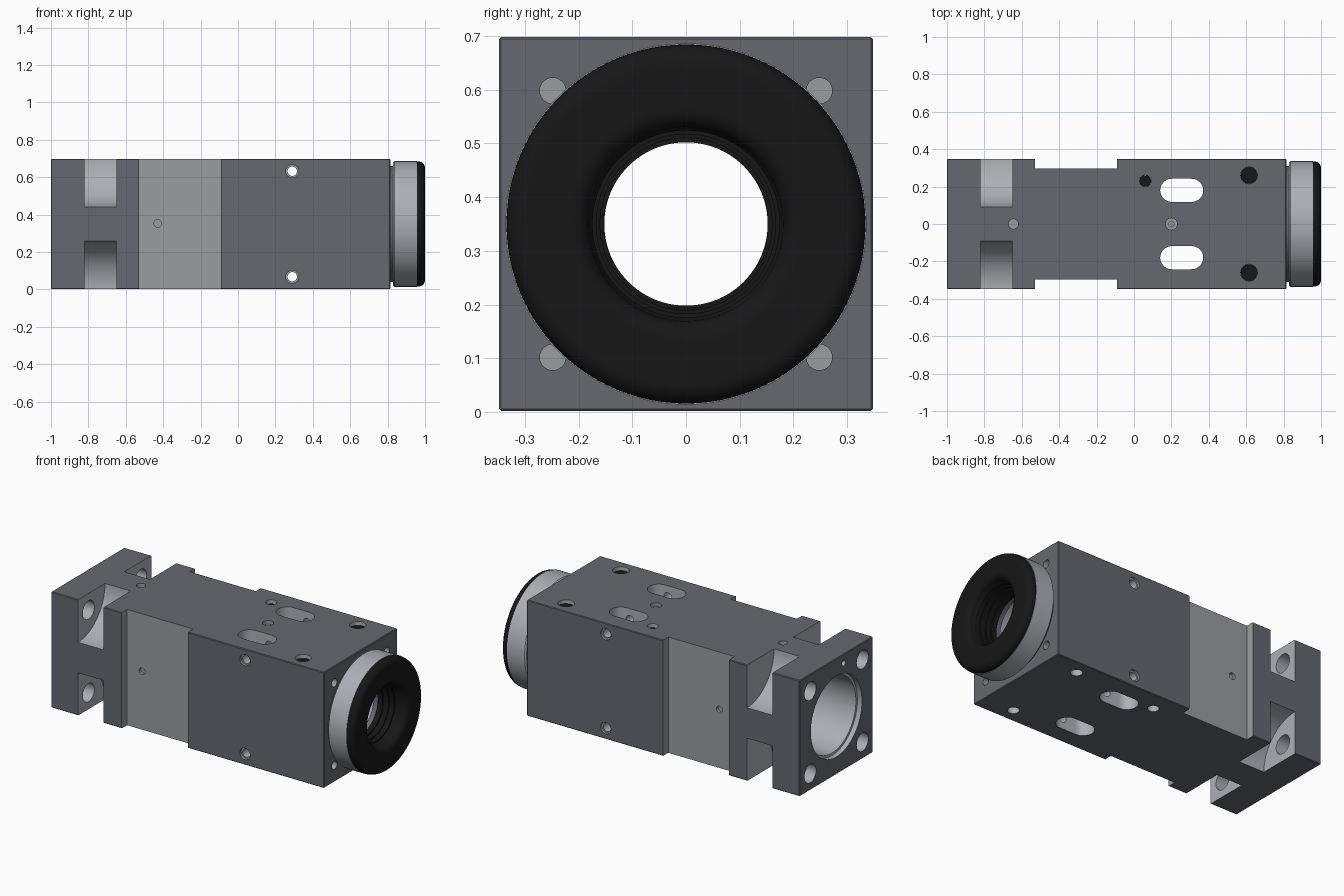
import bpy, bmesh, math
from mathutils import Matrix, Vector

if "Cube" in bpy.data.objects:
    bpy.data.objects.remove(bpy.data.objects["Cube"])

ZC, H = 0.35, 0.348          # axis height and half width of the block


def material(name, col):
    m = bpy.data.materials.new(name)
    m.diffuse_color = (*col, 1)
    m.use_nodes = True
    m.node_tree.nodes["Principled BSDF"].inputs["Base Color"].default_value = m.diffuse_color
    return m


DARK = material("dark_anodised", (0.135, 0.14, 0.16))
MILLED = material("milled_grey", (0.32, 0.34, 0.34))
SILVER = material("silver", (0.42, 0.43, 0.47))
BLACK = material("black", (0.008, 0.008, 0.008))


def finish(bm, name, mat):
    bmesh.ops.recalc_face_normals(bm, faces=bm.faces[:])
    me = bpy.data.meshes.new(name)
    bm.to_mesh(me)
    bm.free()
    me.materials.append(mat)
    ob = bpy.data.objects.new(name, me)
    bpy.context.collection.objects.link(ob)
    return ob


def box(name, lo, hi, mat, bevel=0):
    bm = bmesh.new()
    lo, hi = Vector(lo), Vector(hi)
    bmesh.ops.create_cube(bm, size=1, matrix=Matrix.Translation((lo + hi) / 2) @ Matrix.Diagonal((*(hi - lo), 1)))
    if bevel:
        bmesh.ops.bevel(bm, geom=bm.edges[:], offset=bevel, segments=1, affect='EDGES')
    return finish(bm, name, mat)


def rod(name, start, end, r, mat, seg=40):
    start, end = Vector(start), Vector(end)
    d = end - start
    bm = bmesh.new()
    bmesh.ops.create_cone(bm, cap_ends=True, segments=seg, radius1=r, radius2=r, depth=d.length,
                          matrix=Matrix.Translation((start + end) / 2) @ d.to_track_quat('Z', 'Y').to_matrix().to_4x4())
    return finish(bm, name, mat)


def slot(name, x0, x1, y, r, mat):
    bm = bmesh.new()
    vs = []
    for cx, a0 in ((x1 - r, -90), (x0 + r, 90)):
        for i in range(17):
            a = math.radians(a0 + i * 180 / 16)
            vs.append(bm.verts.new((cx + r * math.cos(a), y + r * math.sin(a), -0.1)))
    f = bm.faces.new(vs)
    top = bmesh.ops.extrude_face_region(bm, geom=[f])["geom"]
    bmesh.ops.translate(bm, vec=(0, 0, 1), verts=[g for g in top if isinstance(g, bmesh.types.BMVert)])
    return finish(bm, name, mat)


def lathe(name, profile, mat, seg=96):
    # closed (x, radius) profile spun about the long axis
    bm = bmesh.new()
    rings = []
    for i in range(seg):
        a = 2 * math.pi * i / seg
        rings.append([bm.verts.new((x, r * math.cos(a), ZC + r * math.sin(a))) for x, r in profile])
    n = len(profile)
    for i in range(seg):
        p, q = rings[i], rings[(i + 1) % seg]
        for j in range(n):
            k = (j + 1) % n
            bm.faces.new((p[j], p[k], q[k], q[j]))
    return finish(bm, name, mat)


def smooth(ob):
    bpy.ops.object.select_all(action='DESELECT')
    ob.select_set(True)
    bpy.context.view_layer.objects.active = ob
    bpy.ops.object.shade_smooth_by_angle(angle=math.radians(30))


def cut(body, cutter):
    m = body.modifiers.new("cut", 'BOOLEAN')
    m.operation, m.solver, m.object = 'DIFFERENCE', 'EXACT', cutter
    m.material_mode = 'TRANSFER'
    bpy.context.view_layer.objects.active = body
    bpy.ops.object.modifier_apply(modifier=m.name)
    bpy.data.objects.remove(cutter, do_unlink=True)


# main block
body = box("body_block", (-1, -H, ZC - H), (0.815, H, ZC + H), DARK, 0.004)
cutters = []

# long bore, entry step and front opening
cutters.append(rod("bore", (-1.1, 0, ZC), (0.70, 0, ZC), 0.228, SILVER, 72))
cutters.append(rod("bore_step", (-1.1, 0, ZC), (-0.97, 0, ZC), 0.243, SILVER, 72))
cutters.append(rod("front_bore", (0.6, 0, ZC), (0.9, 0, ZC), 0.175, SILVER, 72))

for sy in (-1, 1):
    # side recess with locating dimple
    cutters.append(box("recess", (-0.53, min(sy * 0.297, sy * 0.5), -0.1), (-0.09, max(sy * 0.297, sy * 0.5), 0.9), MILLED))
    cutters.append(rod("dimple", (-0.43, sy * 0.28, ZC + 0.003), (-0.43, sy * 0.4, ZC + 0.003), 0.02, MILLED, 24))
    # long slots and vertical screw holes
    cutters.append(slot("slot", 0.14, 0.37, sy * 0.18, 0.062, SILVER))
    cutters.append(rod("screw_hole", (0.615, sy * 0.26, -0.1), (0.615, sy * 0.26, 0.9), 0.032, SILVER))
    cutters.append(rod("screw_seat", (0.615, sy * 0.26, 0.64), (0.615, sy * 0.26, 0.9), 0.045, SILVER))
    for sz in (-1, 1):
        # corner scoops, flange bolt holes, front face bolt holes
        cutters.append(rod("scoop", (-0.82, sy * H, ZC + sz * H), (-0.65, sy * H, ZC + sz * H), 0.256, SILVER, 96))
        y, z = sy * 0.248, ZC + sz * 0.248
        cutters.append(rod("flange_hole", (-1.1, y, z), (-0.75, y, z), 0.055, SILVER))
        cutters.append(rod("face_hole", (0.74, y, z), (0.9, y, z), 0.024, MILLED, 32))
        # countersinks of the cross holes
        z = ZC + sz * 0.282
        cutters.append(rod("cross_sink", (0.29, sy * 0.335, z), (0.29, sy * 0.5, z), 0.034, MILLED))
for sz in (-1, 1):
    z = ZC + sz * 0.282
    cutters.append(rod("cross_hole", (0.29, -0.5, z), (0.29, 0.5, z), 0.025, SILVER, 32))
# small vertical holes and end face pin hole
cutters.append(rod("side_hole", (0.06, 0.23, -0.1), (0.06, 0.23, 0.9), 0.031, SILVER, 32))
cutters.append(rod("pin_hole", (0.2, 0, 0.67), (0.2, 0, 0.9), 0.031, MILLED, 32))
cutters.append(rod("rear_pin_hole", (-0.645, 0, 0.67), (-0.645, 0, 0.9), 0.026, MILLED, 32))
cutters.append(rod("end_pin_hole", (-1.1, -0.07, 0.645), (-0.95, -0.07, 0.645), 0.017, SILVER, 24))
for c in cutters:
    cut(body, c)
smooth(body)

# black screws sunk in the top
for i, (x, y, r) in enumerate(((0.615, 0.26, 0.0445), (0.615, -0.26, 0.0445), (0.06, 0.23, 0.0305))):
    smooth(rod(f"top_screw_{i + 1}", (x, y, 0.62), (x, y, 0.675), r, BLACK))
smooth(rod("top_pin", (0.2, 0, 0.66), (0.2, 0, 0.685), 0.016, MILLED, 24))

# neck, silver ring and rounded black nose
smooth(lathe("neck", [(0.79, 0.172), (0.79, 0.16), (0.84, 0.16), (0.84, 0.31), (0.8151, 0.31), (0.8151, 0.172)], DARK))
smooth(lathe("clamp_ring", [(0.83, 0.165), (0.83, 0.328), (0.838, 0.336), (0.956, 0.336), (0.956, 0.19)], SILVER))
nose = [(0.955, 0.19), (0.955, 0.334)]
for i in range(9):      # outer rounding
    a = math.radians(90 - i * 90 / 8)
    nose.append((0.965 + 0.035 * math.cos(a), 0.299 + 0.035 * math.sin(a)))
for i in range(9):      # inner rounding
    a = math.radians(i * 90 / 8)
    nose.append((0.965 + 0.035 * math.cos(a), 0.217 - 0.037 * math.sin(a)))
x = 0.955               # stepped throat
for r in (0.174, 0.167, 0.16, 0.152):
    nose += [(x, r), (x - 0.033, r)]
    x -= 0.033
nose += [(x, 0.165), (x + 0.04, 0.19)]
smooth(lathe("nose_ring", nose, BLACK))
